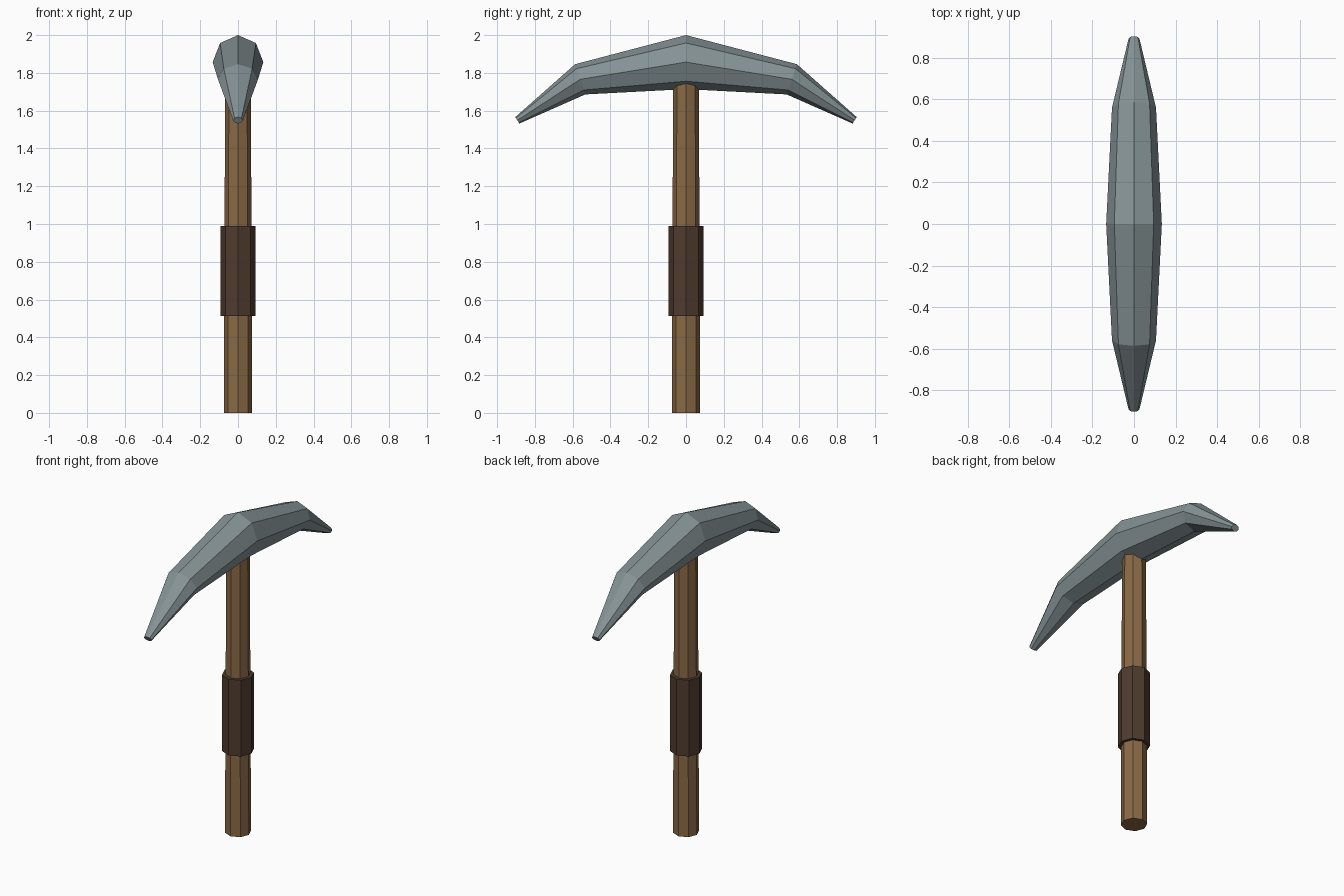
import bpy, bmesh, math
from mathutils import Vector

if "Cube" in bpy.data.objects:
    bpy.data.objects.remove(bpy.data.objects["Cube"])

SIDES = 8


def material(name, rgb):
    m = bpy.data.materials.new(name)
    m.diffuse_color = (*rgb, 1)
    m.use_nodes = True
    m.node_tree.nodes["Principled BSDF"].inputs["Base Color"].default_value = m.diffuse_color
    return m


def loft(name, sections, mat):
    """Skin octagonal sections given as (centre, side vector, up vector)."""
    bm = bmesh.new()
    rings = []
    for centre, side, up in sections:
        ring = []
        for i in range(SIDES):
            a = math.tau * i / SIDES
            ring.append(bm.verts.new(Vector(centre) + Vector(side) * math.cos(a)
                                     + Vector(up) * math.sin(a)))
        rings.append(ring)
    for r, s in zip(rings, rings[1:]):
        for i in range(SIDES):
            j = (i + 1) % SIDES
            bm.faces.new((r[i], r[j], s[j], s[i]))
    bm.faces.new(rings[0])
    bm.faces.new(rings[-1])
    bmesh.ops.recalc_face_normals(bm, faces=bm.faces)
    mesh = bpy.data.meshes.new(name)
    bm.to_mesh(mesh)
    bm.free()
    mesh.materials.append(mat)
    obj = bpy.data.objects.new(name, mesh)
    bpy.context.collection.objects.link(obj)
    return obj


def post(name, stations, mat):
    """Upright octagonal post from (height, radius) stations."""
    return loft(name, [((0, 0, z), (r, 0, 0), (0, r, 0)) for z, r in stations], mat)


steel = material("steel grey", (0.235, 0.288, 0.300))
wood = material("brown wood", (0.255, 0.142, 0.062))
leather = material("dark leather", (0.077, 0.044, 0.027))

# Tapered wooden shaft and the wrapped grip around it
post("handle", [(0, 0.075), (1.8, 0.068)], wood)
post("grip", [(0.513, 0.092), (0.99, 0.092)], leather)

# Curved double-pointed head: y, z, half width, tilted up vector (y, z)
half = [(0.893, 1.549, 0.026, 0.011, 0.017),
        (0.560, 1.766, 0.106, 0.027, 0.080)]
middle = [(0, 1.857, 0.134, 0, 0.143)]
mirrored = [(-y, z, w, -uy, uz) for y, z, w, uy, uz in reversed(half)]
loft("pick_head", [((0, y, z), (w, 0, 0), (0, uy, uz))
                   for y, z, w, uy, uz in half + middle + mirrored], steel)
